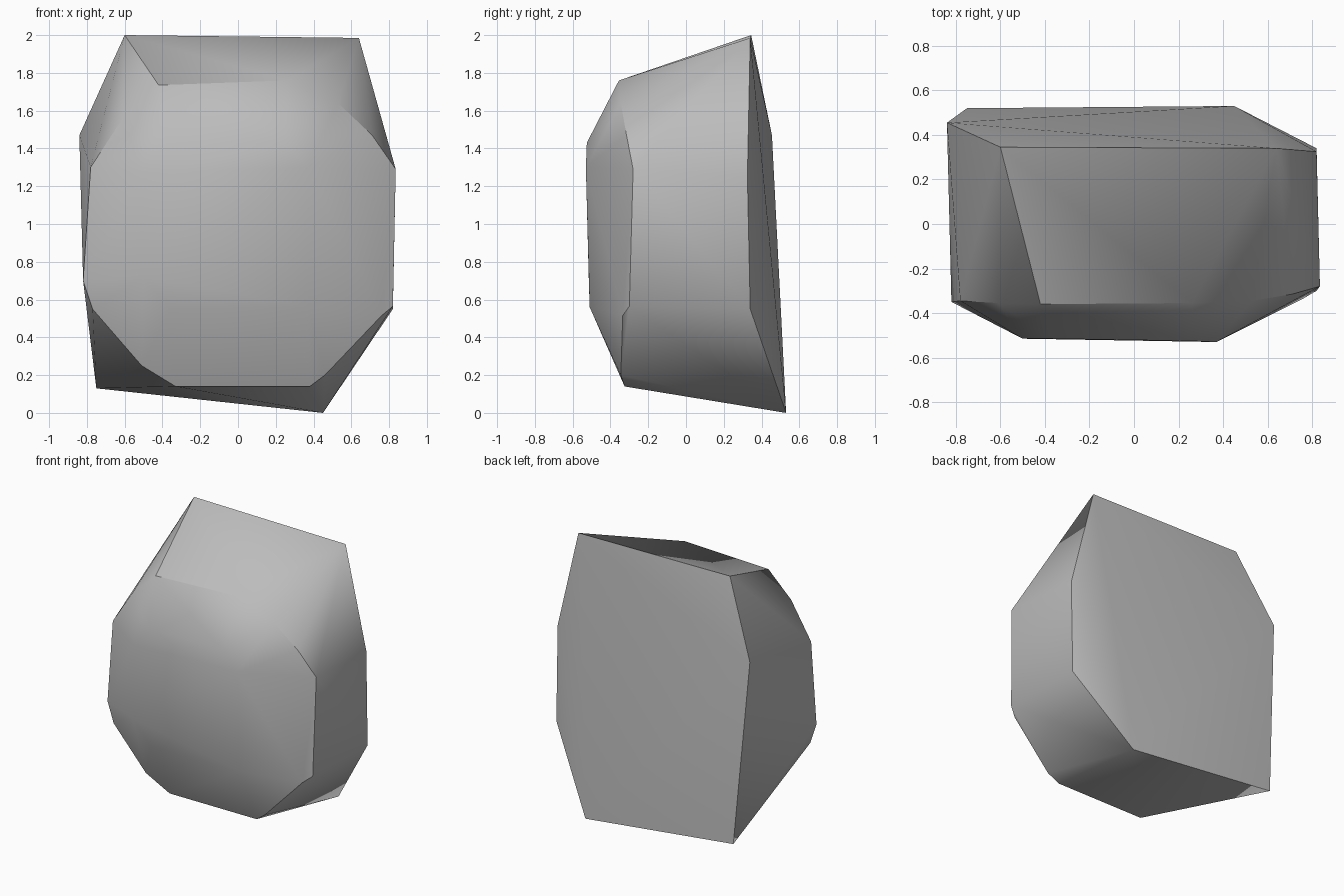
import bpy
import bmesh
import math

cube = bpy.data.objects.get("Cube")
if cube:
    bpy.data.objects.remove(cube, do_unlink=True)

# Outlines of the boulder, from the flat back to the bulging front
back_outline = [
    (-0.60, 0.345, 2.0), (0.64, 0.34, 1.985), (0.82, 0.325, 1.25),
    (0.82, 0.34, 0.55), (0.45, 0.53, 0.0), (-0.75, 0.52, 0.13), (-0.84, 0.455, 1.47),
]
front_rim = [
    (-0.42, -0.36, 1.735), (0.26, -0.355, 1.76), (0.53, -0.345, 1.64),
    (0.71, -0.315, 1.47), (0.835, -0.28, 1.29), (0.82, -0.30, 0.565),
    (0.76, -0.335, 0.515), (0.46, -0.345, 0.2), (0.38, -0.325, 0.14),
    (-0.33, -0.325, 0.14), (-0.51, -0.345, 0.25), (-0.77, -0.35, 0.55),
    (-0.82, -0.35, 0.70), (-0.78, -0.345, 1.30), (-0.61, -0.355, 1.56),
]
front_plateau = [
    (-0.38, -0.515, 1.42), (0.25, -0.525, 1.43), (0.37, -0.53, 1.30),
    (0.37, -0.51, 0.56), (-0.36, -0.505, 0.55), (-0.50, -0.515, 0.72),
    (-0.50, -0.515, 1.27),
]

# Wrap the outlines in one convex stone
bm = bmesh.new()
for point in back_outline + front_rim + front_plateau:
    bm.verts.new(point)
hull = bmesh.ops.convex_hull(bm, input=bm.verts[:])
loose = [v for v in bm.verts if not v.link_faces]
bmesh.ops.delete(bm, geom=loose, context='VERTS')
bmesh.ops.dissolve_limit(bm, angle_limit=math.radians(1.5),
                         verts=bm.verts[:], edges=bm.edges[:])
bmesh.ops.recalc_face_normals(bm, faces=bm.faces[:])
mesh = bpy.data.meshes.new("boulder")
bm.to_mesh(mesh)
bm.free()
boulder = bpy.data.objects.new("boulder", mesh)
bpy.context.collection.objects.link(boulder)

# Plain grey stone
stone = bpy.data.materials.new("grey stone")
stone.use_nodes = True
grey = (0.5, 0.5, 0.5, 1.0)
stone.diffuse_color = grey
stone.node_tree.nodes["Principled BSDF"].inputs["Base Color"].default_value = grey
mesh.materials.append(stone)

# Soft facets with the strong edges kept sharp
bpy.ops.object.select_all(action='DESELECT')
boulder.select_set(True)
bpy.context.view_layer.objects.active = boulder
bpy.ops.object.shade_smooth_by_angle(angle=math.radians(35))
